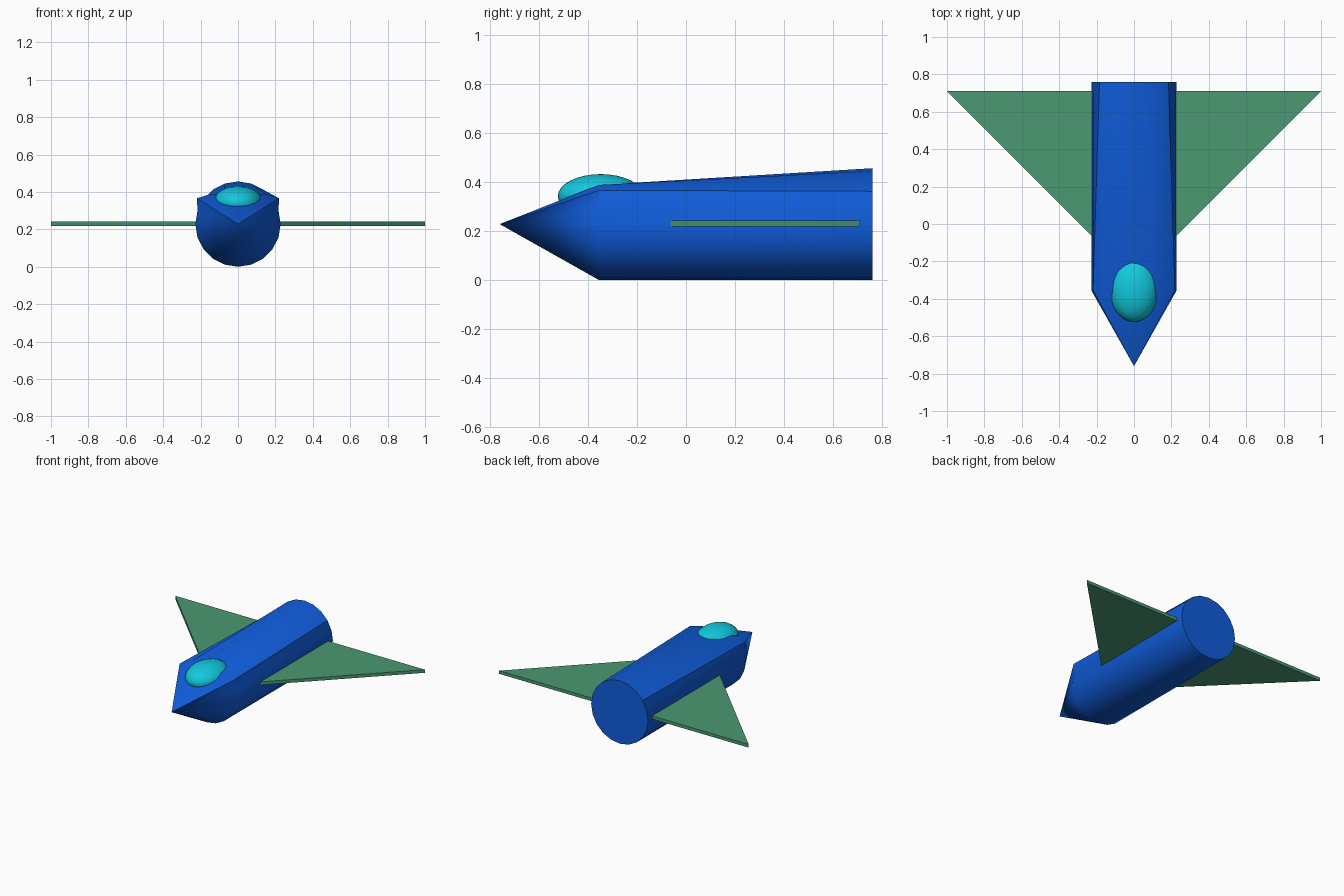
import bpy, bmesh
from math import radians, cos, sin, pi

if "Cube" in bpy.data.objects:
    bpy.data.objects.remove(bpy.data.objects["Cube"])

R, ZC, SIDES = 0.228, 0.228, 20
NOSE_Y, RING_Y, TAIL_Y = -0.76, -0.355, 0.76


def material(name, rgb):
    m = bpy.data.materials.new(name)
    m.diffuse_color = (*rgb, 1)
    m.use_nodes = True
    m.node_tree.nodes["Principled BSDF"].inputs["Base Color"].default_value = m.diffuse_color
    return m


def finish(bm, name, mat, smooth=None):
    bmesh.ops.recalc_face_normals(bm, faces=bm.faces[:])
    me = bpy.data.meshes.new(name)
    bm.to_mesh(me)
    bm.free()
    me.materials.append(mat)
    ob = bpy.data.objects.new(name, me)
    bpy.context.collection.objects.link(ob)
    if smooth:
        bpy.ops.object.select_all(action='DESELECT')
        ob.select_set(True)
        bpy.context.view_layer.objects.active = ob
        bpy.ops.object.shade_smooth_by_angle(angle=radians(smooth))
    return ob


blue = material("body_blue", (0.005, 0.11, 0.72))
green = material("wing_green", (0.07, 0.32, 0.17))
cyan = material("canopy_cyan", (0.006, 0.58, 0.72))

# Fuselage: pointed tube whose front ring is flattened on top for the cockpit
bm = bmesh.new()
circle = [(R * cos(2 * pi * i / SIDES), ZC + R * sin(2 * pi * i / SIDES)) for i in range(SIDES)]
flat_top = {2: (0.219, 0.366), 3: (0.15, 0.388), 4: (0.075, 0.388), 5: (0, 0.388)}
front = list(circle)
for i, (x, z) in flat_top.items():
    front[i] = (x, z)
    front[10 - i] = (-x, z)
ring_f = [bm.verts.new((x, RING_Y, z)) for x, z in front]
ring_b = [bm.verts.new((x, TAIL_Y, z)) for x, z in circle]
tip = bm.verts.new((0, NOSE_Y, ZC))
for i in range(SIDES):
    j = (i + 1) % SIDES
    bm.faces.new((ring_f[i], ring_f[j], ring_b[j], ring_b[i]))
    bm.faces.new((tip, ring_f[j], ring_f[i]))
bm.faces.new(ring_b)
finish(bm, "fuselage", blue, 30)

# Delta wing: one thin triangle running through the body
bm = bmesh.new()
face = bm.faces.new([bm.verts.new((x, y, 0.219)) for x, y in ((0, -0.29), (1, 0.71), (-1, 0.71))])
ext = bmesh.ops.extrude_face_region(bm, geom=[face])
bmesh.ops.translate(bm, vec=(0, 0, 0.023),
                    verts=[g for g in ext["geom"] if isinstance(g, bmesh.types.BMVert)])
finish(bm, "delta_wing", green)

# Canopy: stretched sphere sunk into the nose
bm = bmesh.new()
bmesh.ops.create_uvsphere(bm, u_segments=32, v_segments=16, radius=1)
bmesh.ops.scale(bm, vec=(0.132, 0.175, 0.09), verts=bm.verts[:])
bmesh.ops.translate(bm, vec=(0, -0.348, 0.342), verts=bm.verts[:])
finish(bm, "canopy", cyan, 40)
